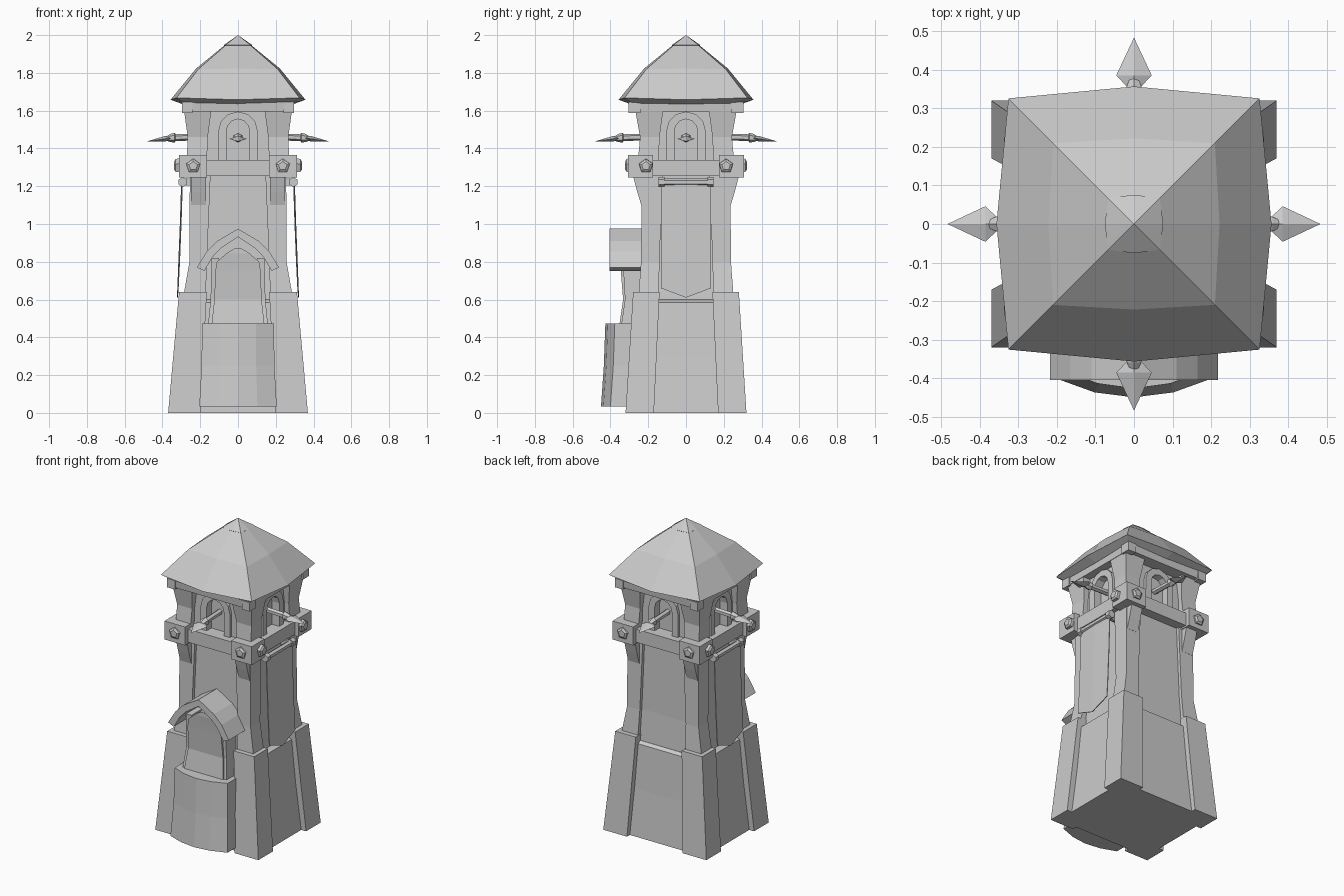
import bpy, bmesh, math
from mathutils import Matrix, Vector

if "Cube" in bpy.data.objects:
    bpy.data.objects.remove(bpy.data.objects["Cube"])


def loft(name, rings, mat=Matrix(), caps=True):
    """Skin a list of equal-length point rings, closing both ends."""
    bm = bmesh.new()
    vs = [[bm.verts.new(mat @ Vector(p)) for p in r] for r in rings]
    n = len(rings[0])
    for a, b in zip(vs, vs[1:]):
        for i in range(n):
            j = (i + 1) % n
            bm.faces.new((a[i], a[j], b[j], b[i]))
    if caps:
        bm.faces.new(vs[0])
        bm.faces.new(vs[-1])
    bmesh.ops.remove_doubles(bm, verts=bm.verts, dist=0.0002)
    bmesh.ops.recalc_face_normals(bm, faces=bm.faces)
    me = bpy.data.meshes.new(name)
    bm.to_mesh(me)
    bm.free()
    ob = bpy.data.objects.new(name, me)
    bpy.context.collection.objects.link(ob)
    return ob


def rect(x0, x1, y0, y1, z):
    return [(x0, y0, z), (x1, y0, z), (x1, y1, z), (x0, y1, z)]


def tower(name, secs):
    """Centred block from (z, half_x, half_y) sections."""
    return loft(name, [rect(-x, x, -y, y, z) for z, x, y in secs])


def corners(name, secs):
    """Four mirrored corner posts from (z, x0, x1, y0, y1) sections."""
    for sx in (-1, 1):
        for sy in (-1, 1):
            loft(name, [rect(sx * a, sx * b, sy * c, sy * d, z) for z, a, b, c, d in secs])


def prism(name, pts, d0, d1, mat=Matrix()):
    """Extrude an (x, z) outline between y=-d0 and y=-d1."""
    return loft(name, [[(x, -d, z) for x, z in pts] for d in (d0, d1)], mat)


def ngon(n, r, cx=0, cz=0):
    return [(cx + r * math.sin(2 * math.pi * i / n), cz + r * math.cos(2 * math.pi * i / n)) for i in range(n)]


def arch(w, z0, spring, top, n=6):
    return [(-w, z0)] + [(-w * math.cos(math.pi * i / n), spring + (top - spring) * math.sin(math.pi * i / n))
                         for i in range(n + 1)] + [(w, z0)]


# Stone base and shaft
tower("base_core", [(0, .335, .29), (.3, .305, .265), (.585, .285, .25), (.60, .25, .23)])
corners("base_buttress", [(0, .2, .37, .17, .32), (.64, .165, .312, .14, .28)])
tower("shaft_core", [(.55, .255, .232), (.8, .237, .217), (1.28, .235, .215)])
corners("shaft_pillar", [(.6, .17, .292, .145, .255), (.64, .17, .285, .145, .25),
                         (.8, .165, .257, .14, .238), (1.27, .145, .255, .125, .235)])

# Timber belt with corner blocks
tower("belt_beam", [(1.255, .287, .277), (1.34, .287, .277)])
corners("belt_corner", [(1.245, .165, .313, .175, .307), (1.365, .165, .313, .175, .307)])

# Guard room with flared corner posts
tower("room_core", [(1.3, .2, .185), (1.62, .2, .185)])
corners("room_post", [(1.33, .165, .272, .145, .255), (1.46, .16, .266, .14, .243), (1.61, .14, .287, .12, .27)])
tower("cornice", [(1.595, .288, .295), (1.65, .292, .3)])
corners("cornice_corner", [(1.587, .24, .297, .24, .304), (1.645, .24, .297, .24, .304)])

# Details repeated on each of the four sides
for k in range(4):
    m = Matrix.Rotation(k * math.pi / 2, 4, 'Z')
    front = k % 2 == 0
    wall = .215 if front else .235
    half = .2 if front else .18
    hole = arch(.062, 1.3, 1.49, 1.555)
    prism("window_wall", hole + [(half, 1.3), (half, 1.61), (-half, 1.61), (-half, 1.3)], wall - .04, wall, m)
    prism("window_frame", hole + arch(.105, 1.3, 1.49, 1.595)[::-1], wall - .03, wall + .018, m)

    # Bolts on the belt corners
    bx = .237 if front else .212
    face = .3
    end = .322 if front else .338
    for s in (-1, 1):
        loft("belt_bolt", [[(x, -d, z) for x, z in ngon(5, r, s * bx, 1.307)]
                           for d, r in ((face, .04), (end - .008, .038), (end, .024))], m)

    # Bolt-thrower arrow
    loft("arrow_shaft", [[(x, -d, z) for x, z in ngon(6, r, 0, c)]
                         for d, r, c in ((.15, .018, 1.463), (.33, .018, 1.457), (.335, .026, 1.457),
                                         (.36, .021, 1.455), (.395, .003, 1.45))], m)
    loft("arrow_head", [[(w, -d, c), (0, -d, c + t), (-w, -d, c), (0, -d, c - t)]
                        for d, w, t, c in ((.345, .008, .006, 1.456), (.386, .046, .015, 1.451),
                                           (.484, 0, 0, 1.437))], m)

    if front:
        # Wedge brackets under the belt
        for s in (-1, 1):
            loft("belt_bracket", [rect(s * .17, s * .25, -.2, -y, z) for z, y in
                                  ((1.1, .237), (1.17, .258), (1.26, .282))], m)
    else:
        # Banner on its rod
        loft("banner_rod", [[(x, -.293 + y, 1.222 + z) for y, z in ngon(6, r)]
                            for x, r in ((-.145, .026), (-.115, .026), (-.115, .018),
                                         (.115, .018), (.115, .026), (.145, .026))], m)
        for s in (-1, 1):
            prism("banner_hook", [(s * .1, 1.205), (s * .12, 1.205), (s * .12, 1.24), (s * .1, 1.24)], .22, .293, m)
        rows = ((1.22, 1.22, .301), (1.0, 1.0, .308), (.8, .8, .316), (.66, .61, .323))
        loft("banner_cloth", [[(-.132, -d + .004, z), (0, -d, zc), (.132, -d + .004, z),
                               (.132, -d + .009, z), (0, -d + .005, zc), (-.132, -d + .009, z)]
                              for z, zc, d in rows], m)


# Roof with bowed sides and a small cap
def bowed(c, mid, z, zm):
    return [(-c, -c, z), (0, -mid, zm), (c, -c, z), (mid, 0, zm),
            (c, c, z), (0, mid, zm), (-c, c, z), (-mid, 0, zm)]


loft("roof", [bowed(.29, .295, 1.64, 1.635), bowed(.326, .357, 1.668, 1.658),
              bowed(.21, .222, 1.82, 1.823), bowed(.055, .06, 1.955, 1.955)])
loft("roof_cap", [bowed(.06, .068, 1.94, 1.94), bowed(.067, .076, 1.947, 1.947), bowed(0, 0, 2, 2)])

# Door alcove with arched head
loft("doorway", [rect(-w, w, -y, -.2, z) for z, w, y in
                 ((.45, .142, .355), (.6, .125, .333), (.75, .12, .345), (.8, .112, .35), (.845, .06, .355),
                  (.87, .02, .355))])
for s in (-1, 1):
    loft("door_jamb", [rect(s * .1, s * w, -y, -.2, z) for z, w, y in
                       ((.45, .16, .345), (.6, .145, .323), (.82, .14, .335))])

# Canopy over the door
canopy = [(-.218, .77), (-.165, .855), (-.11, .91), (0, .975), (.11, .91), (.165, .855), (.218, .77),
          (.178, .752), (.135, .825), (.09, .872), (0, .932), (-.09, .872), (-.135, .825), (-.178, .752)]
prism("door_canopy", canopy, .2, .405)

# Rounded porch front
loft("porch", [[(-w, -.22, z), (-w, -d, z), (-w * .5, -d - .037, z), (0, -d - .05, z),
                (w * .5, -d - .037, z), (w, -d, z), (w, -.22, z)]
               for z, w, d in ((.035, .205, .4), (.25, .193, .385), (.472, .19, .377))])
